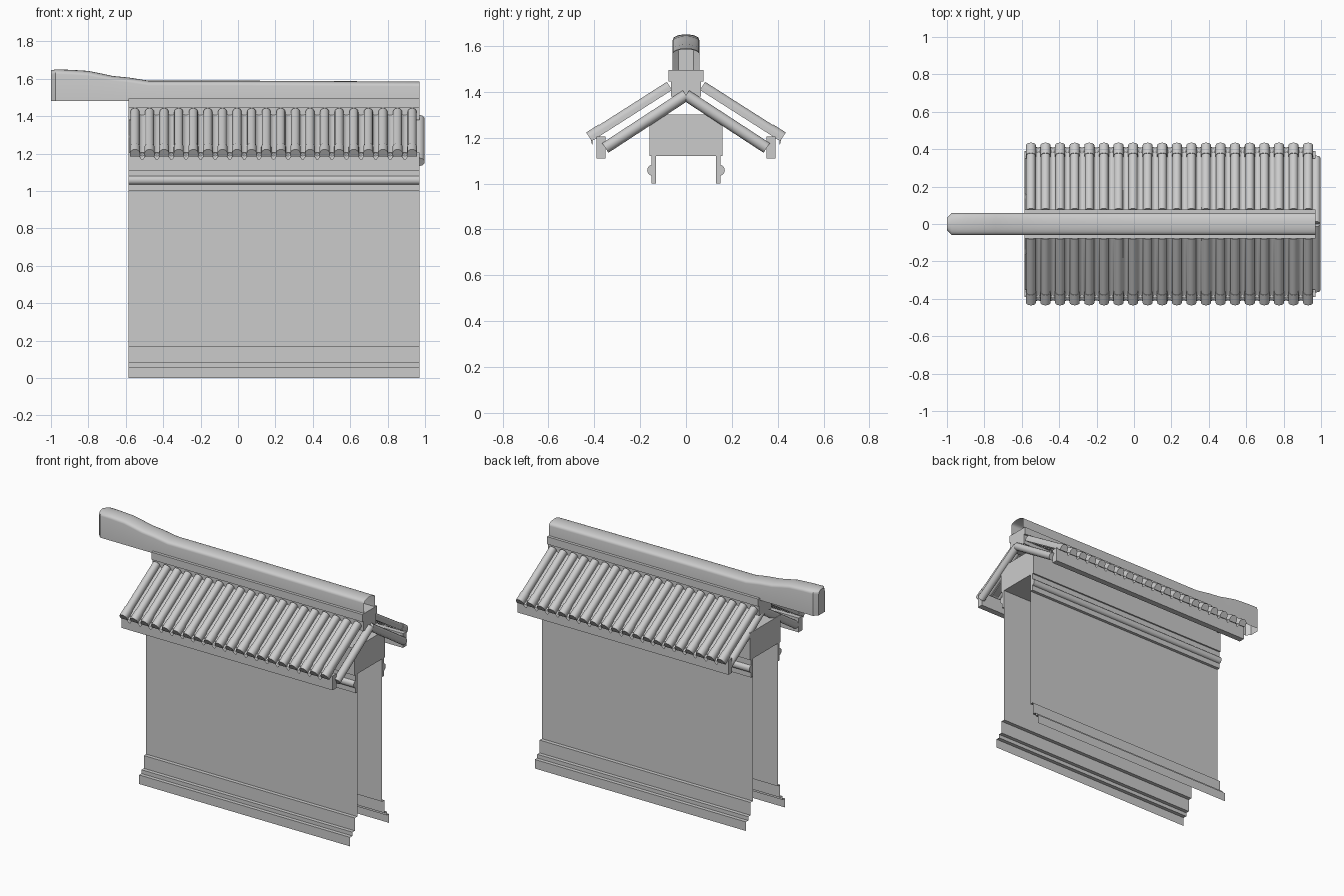
import bpy, bmesh, math
from mathutils import Vector

if "Cube" in bpy.data.objects:
    bpy.data.objects.remove(bpy.data.objects["Cube"])

X0, X1 = -0.585, 0.97          # wall and roof length
SLOPE = math.radians(32.5)
TILES, PITCH = 20, 0.078


def loft(name, rings, closed=True, caps=(True, True), mirror=False, smooth=False):
    """Skin a list of equal-length rings of 3D points."""
    bm = bmesh.new()
    vs = [[bm.verts.new(p) for p in r] for r in rings]
    n = len(rings[0])
    for a, b in zip(vs, vs[1:]):
        for i in range(n if closed else n - 1):
            j = (i + 1) % n
            bm.faces.new((a[i], a[j], b[j], b[i]))
    if caps[0]:
        bm.faces.new(vs[0])
    if caps[1]:
        bm.faces.new(vs[-1])
    bmesh.ops.recalc_face_normals(bm, faces=bm.faces)
    me = bpy.data.meshes.new(name)
    bm.to_mesh(me)
    bm.free()
    if smooth:
        me.shade_smooth()
        me.set_sharp_from_angle(angle=math.radians(35))
    ob = bpy.data.objects.new(name, me)
    bpy.context.collection.objects.link(ob)
    if mirror:
        m = ob.modifiers.new("mirror", 'MIRROR')
        m.use_axis = (False, True, False)
        m.use_mirror_merge = False
    return ob


def extrude(name, prof, x0=X0, x1=X1, **kw):
    """Extrude a (y, z) profile along x."""
    return loft(name, [[(x, y, z) for y, z in prof] for x in (x0, x1)], **kw)


def rect(y0, y1, z0, z1):
    return [(y0, z0), (y1, z0), (y1, z1), (y0, z1)]


def on_slope(x, s, h):
    """Point on the front roof slope: s down the slope, h above it."""
    return Vector((x, -(0.065 + s * math.cos(SLOPE) + h * math.sin(SLOPE)),
                   1.405 - s * math.sin(SLOPE) + h * math.cos(SLOPE)))


def repeat(ob, count):
    # array along the wall, before the mirror
    a = ob.modifiers.new("array", 'ARRAY')
    a.use_relative_offset = False
    a.use_constant_offset = True
    a.constant_offset_displace = (PITCH, 0, 0)
    a.count = count
    m = ob.modifiers.new("mirror", 'MIRROR')
    m.use_axis = (False, True, False)
    m.use_mirror_merge = False


# wall faces with stepped plinth (open sheets)
extrude("wall_face", [(-0.13, 1.0), (-0.13, 0.17), (-0.155, 0.17), (-0.155, 0.085),
                      (-0.18, 0.085), (-0.18, 0.06), (-0.205, 0.06), (-0.205, 0)],
        closed=False, caps=(False, False), mirror=True)

# cornice band with round moulding
bead = [(-0.15 - 0.019 * math.sin(math.pi * i / 8), 1.058 + 0.023 * math.cos(math.pi * i / 8))
        for i in range(9)]
extrude("cornice_band", [(-0.13, 1.0), (-0.13, 1.12), (-0.15, 1.12)] + bead + [(-0.15, 1.0)],
        mirror=True, smooth=True)

# beam on top of the wall
extrude("wall_beam", rect(-0.16, 0.16, 1.12, 1.3))

# eave fascia boards
extrude("eave_fascia", rect(-0.39, -0.35, 1.11, 1.205), mirror=True)


# round cover tiles, each with a larger end tile
def arch(s, x, k):
    r, leg = 0.024 * k, 0.018
    pts = [(-r, 0)] + [(-r * math.cos(math.pi * i / 8), leg + r * math.sin(math.pi * i / 8))
                       for i in range(9)] + [(r, 0)]
    return [on_slope(x + u, s, h) for u, h in pts]


XT = -0.551
tile = loft("cover_tiles", [arch(-0.005, XT, 1), arch(0.345, XT, 1), arch(0.345, XT, 1.12),
                            arch(0.41, XT, 1.12)], smooth=True)
repeat(tile, TILES)


# concave pan tiles with a drip lip
def pan(s, x, drop=0.0):
    pts = [(-0.02 + 0.04 * i / 6, math.sin(math.pi * i / 6)) for i in range(7)]
    return [on_slope(x + u, s, 0.012 - 0.012 * w) - Vector((0, 0, drop * w)) for u, w in pts]


XP = XT + PITCH / 2
pans = loft("pan_tiles", [pan(0, XP), pan(0.405, XP), pan(0.408, XP, 0.02)],
            closed=False, caps=(False, False), smooth=True)
repeat(pans, TILES - 1)


# round verge rafters under both roof ends
def disc(c, n, r=0.025):
    u, v = Vector((1, 0, 0)), n.cross(Vector((1, 0, 0))).normalized()
    return [c + r * (math.cos(t) * u + math.sin(t) * v)
            for t in (2 * math.pi * i / 12 for i in range(12))]


for side, x in (("left", X0 + 0.025), ("right", 0.973)):
    a, b = Vector((x, 0.0, 1.385)), Vector((x, -0.352, 1.155))
    loft("verge_rafter_" + side, [disc(a, b - a), disc(b, b - a)], mirror=True, smooth=True)

# ridge base courses
extrude("ridge_core", rect(-0.065, 0.065, 1.38, 1.45))
extrude("ridge_course", rect(-0.077, 0.077, 1.445, 1.495))


# ridge cap sweeping up into a long tail, open underneath
def cap(x, top, w=0.058):
    rise = 0.026
    pts = [(-w, 1.48)] + [(-w * math.cos(math.pi * i / 12),
                           top - rise + rise * math.sin(math.pi * i / 12) ** 0.8)
                          for i in range(13)] + [(w, 1.48)]
    return [(x, y, z) for y, z in pts]


loft("ridge_cap", [cap(-1.0, 1.645, 0.032), cap(-0.975, 1.65), cap(-0.9, 1.648),
                   cap(-0.8, 1.642), cap(-0.74, 1.63), cap(-0.67, 1.615), cap(-0.58, 1.606),
                   cap(-0.48, 1.59), cap(0, 1.59), cap(X1, 1.585)],
     closed=False, caps=(True, False), smooth=True)
